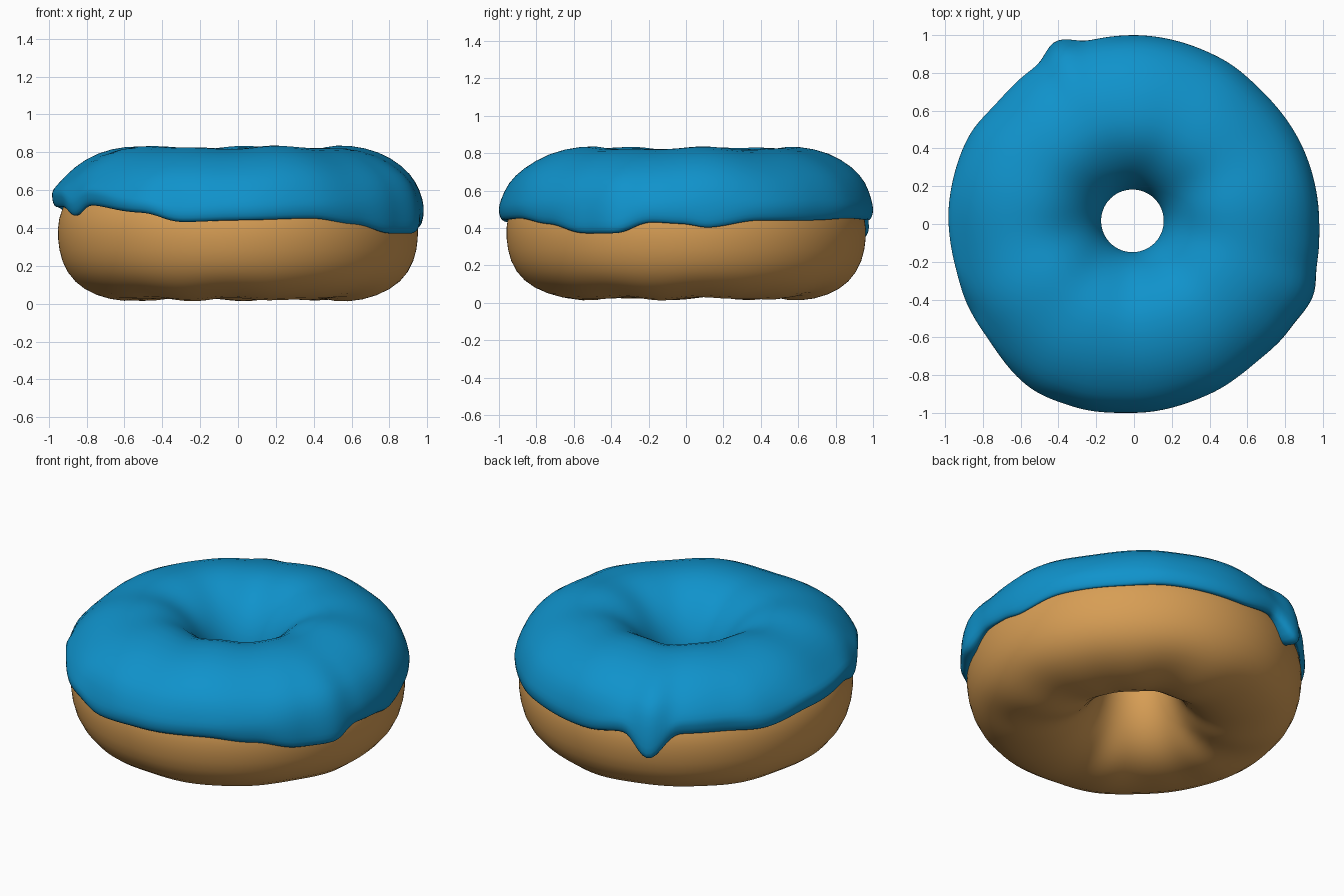
import bpy, bmesh
from math import sin, cos, radians, tau, pi

default = bpy.data.objects.get("Cube")
if default:
    bpy.data.objects.remove(default)

SEGMENTS = 120
HOLE_X, HOLE_Y = -0.01, 0.02


def make_material(name, colour):
    mat = bpy.data.materials.new(name)
    mat.use_nodes = True
    mat.diffuse_color = colour
    bsdf = mat.node_tree.nodes["Principled BSDF"]
    bsdf.inputs["Base Color"].default_value = colour
    bsdf.inputs["Roughness"].default_value = 0.6
    return mat


def sweep(name, section, mat):
    """Sweep a closed cross-section, which may vary with the angle, round the z axis."""
    bm = bmesh.new()
    rings = []
    for i in range(SEGMENTS):
        a = tau * i / SEGMENTS
        ring = []
        for r, z in section(a):
            inner = max(0.0, 1 - r)          # shift only the hole off centre
            ring.append(bm.verts.new((r * cos(a) + HOLE_X * inner,
                                      r * sin(a) + HOLE_Y * inner, z)))
        rings.append(ring)
    count = len(rings[0])
    for i in range(SEGMENTS):
        here, there = rings[i], rings[(i + 1) % SEGMENTS]
        for j in range(count):
            k = (j + 1) % count
            bm.faces.new((here[j], there[j], there[k], here[k]))
    bmesh.ops.recalc_face_normals(bm, faces=bm.faces)
    for face in bm.faces:
        face.smooth = True
    mesh = bpy.data.meshes.new(name)
    bm.to_mesh(mesh)
    bm.free()
    mesh.materials.append(mat)
    obj = bpy.data.objects.new(name, mesh)
    bpy.context.collection.objects.link(obj)
    sub = obj.modifiers.new("smooth", "SUBSURF")
    sub.levels = sub.render_levels = 1
    return obj


# Icing rim: angle in degrees, height of the lower edge, outer radius
RIM = [(0, .42, .98), (6, .4, .98), (24, .44, .98), (45, .44, .975),
       (62, .45, .99), (90, .44, 1), (104, .47, 1), (113, .33, 1.06),
       (122, .48, .98), (138, .48, .965), (152, .47, .99), (172, .51, .985),
       (195, .51, .97), (207, .46, .98), (215, .52, .98), (240, .48, 1.03),
       (252, .43, 1.02), (270, .44, 1), (294, .45, .985), (310, .42, .975),
       (326, .37, .995), (338, .37, 1.025), (348, .43, .99), (360, .42, .98)]


def rim_at(angle):
    deg = angle * 180 / pi
    for (a0, z0, r0), (a1, z1, r1) in zip(RIM, RIM[1:]):
        if a0 <= deg <= a1:
            t = (deg - a0) / (a1 - a0)
            t = t * t * (3 - 2 * t)
            return z0 + (z1 - z0) * t, r0 + (r1 - r0) * t


# Dough: rounded ring with a faintly uneven base
DOUGH = [(.955, .35), (.935, .22), (.865, .11), (.75, .045), (.6, .015), (.46, .03),
         (.34, .09), (.25, .2), (.2, .34), (.19, .48), (.25, .62), (.4, .74),
         (.6, .77), (.8, .68), (.91, .55), (.95, .45)]


def dough_section(a):
    lumps = .007 * sin(7 * a) + .005 * sin(11 * a + 1)
    stretch = 1 + .01 * sin(a) ** 2
    return [(r * stretch if r > .5 else r, z + lumps * max(0, 1 - z / .15))
            for r, z in DOUGH]


# Icing: outer skin from the rim over the crown and down into the hole
CROWN = [(.94, .645), (.87, .72), (.75, .797), (.6, .83), (.47, .825), (.35, .77),
         (.25, .68), (.185, .57), (.16, .47), (.17, .43)]
LINING = [(.22, .46), (.27, .6), (.42, .72), (.6, .75), (.78, .66), (.89, .55)]


def icing_section(a):
    edge, radius = rim_at(a)
    bulge = radius - .98
    wave = .006 * sin(5 * a + 1) + .004 * sin(9 * a)
    skin = [(.925, edge + .03), (.945, edge + .005), (radius - .02, edge - .005),
            (radius - .003, edge + .02), (radius + .002, edge + .06),
            (.982 + bulge * .7, max(.54, edge + .09))]
    for r, z in CROWN:
        share = max(0, (r - .6) / .4)
        skin.append((r + bulge * share + wave * share, z + wave * (z > .7)))
    return skin + LINING


sweep("dough", dough_section, make_material("golden dough", (.68, .34, .09, 1)))
sweep("icing", icing_section, make_material("blue icing", (.005, .29, .6, 1)))
